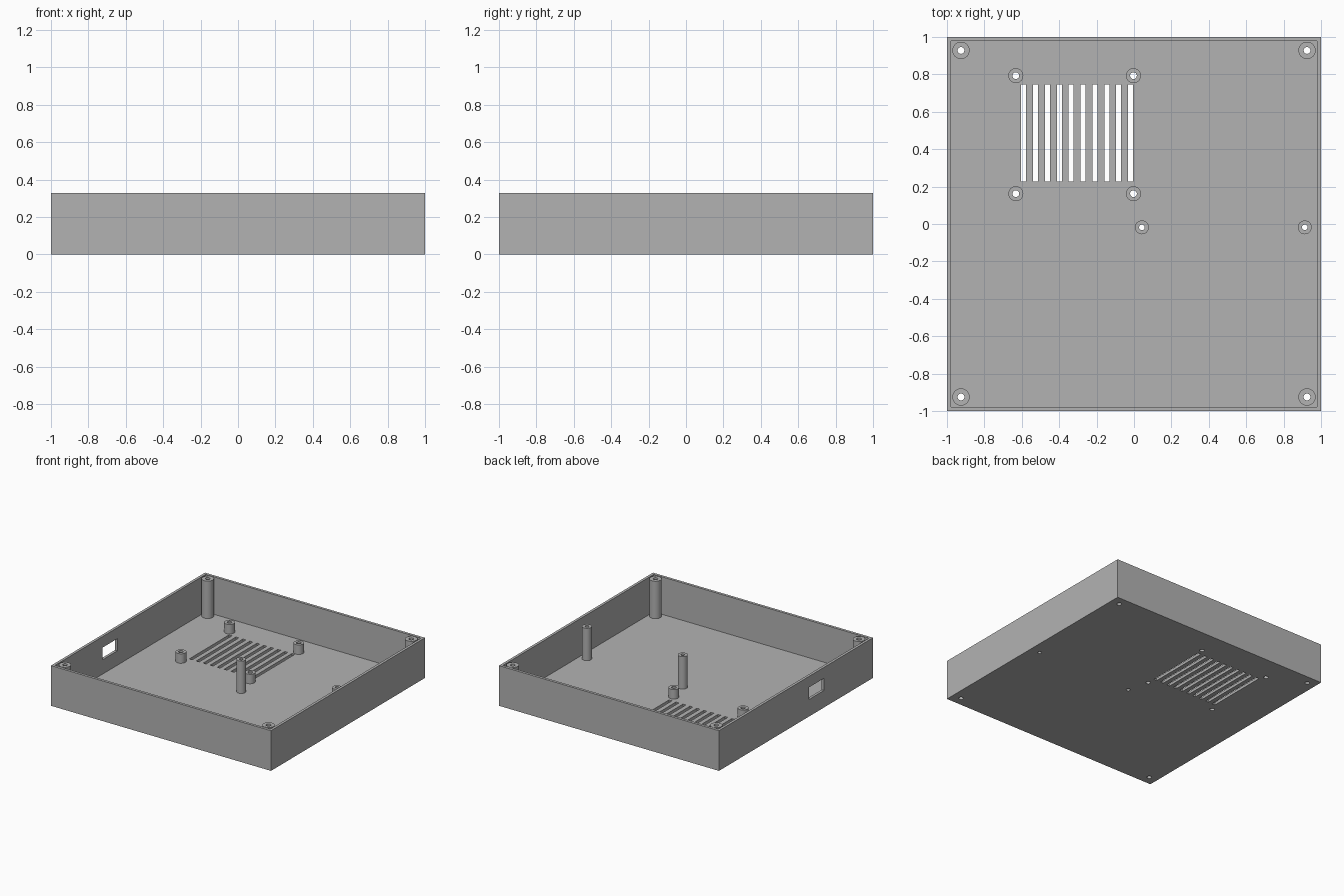
import bpy, bmesh, math
from mathutils import Matrix, Vector

cube = bpy.data.objects.get("Cube")
if cube:
    bpy.data.objects.remove(cube, do_unlink=True)

HEIGHT, WALL, FLOOR, SEGMENTS = 0.33, 0.022, 0.022, 32

grey = bpy.data.materials.new("plain grey")
grey.use_nodes = True
grey.diffuse_color = (0.45, 0.45, 0.45, 1)
grey.node_tree.nodes["Principled BSDF"].inputs["Base Color"].default_value = grey.diffuse_color


def add_box(bm, low, high):
    low, high = Vector(low), Vector(high)
    size = Matrix.Diagonal((high - low).to_4d())
    size[3][3] = 1
    bmesh.ops.create_cube(bm, size=1, matrix=Matrix.Translation((low + high) / 2) @ size)


def make_object(name, bm):
    mesh = bpy.data.meshes.new(name)
    bm.to_mesh(mesh)
    bm.free()
    mesh.materials.append(grey)
    obj = bpy.data.objects.new(name, mesh)
    bpy.context.collection.objects.link(obj)
    return obj


def activate(obj):
    bpy.ops.object.select_all(action='DESELECT')
    obj.select_set(True)
    bpy.context.view_layer.objects.active = obj


def cut(target, cutter):
    cutter.hide_render = True
    activate(target)
    mod = target.modifiers.new("cut", 'BOOLEAN')
    mod.operation, mod.solver, mod.object = 'DIFFERENCE', 'EXACT', cutter
    bpy.ops.object.modifier_apply(modifier=mod.name)
    bpy.data.objects.remove(cutter, do_unlink=True)


def make_post(name, x, y, top, radius, hole):
    # Hollow tube: outer wall, top ring and bore, standing on the floor
    bm = bmesh.new()
    profile = [(radius, FLOOR), (radius, top), (hole, top), (hole, FLOOR)]
    verts = [bm.verts.new((r, 0, z)) for r, z in profile]
    edges = [bm.edges.new(pair) for pair in zip(verts, verts[1:])]
    bmesh.ops.spin(bm, geom=verts + edges, axis=(0, 0, 1), cent=(0, 0, 0),
                   angle=math.tau, steps=SEGMENTS, use_merge=True)
    bmesh.ops.remove_doubles(bm, verts=bm.verts, dist=0.0001)
    side = max(bm.faces, key=lambda f: f.calc_center_median().xy.length)
    if side.normal.dot(side.calc_center_median() * Vector((1, 1, 0))) < 0:
        bmesh.ops.reverse_faces(bm, faces=bm.faces)
    bmesh.ops.translate(bm, verts=bm.verts, vec=(x, y, 0))
    obj = make_object(name, bm)
    activate(obj)
    bpy.ops.object.shade_smooth_by_angle(angle=math.radians(35))


# Post layout: name, position, top height, outer radius, bore radius
posts = [("corner_post", x, y, HEIGHT - 0.001, 0.046, 0.018)
         for x in (-0.925, 0.925) for y in (-0.925, 0.928)]
posts += [("fan_standoff", x, y, 0.1, 0.04, 0.018)
          for x in (-0.632, -0.003) for y in (0.162, 0.793)]
posts += [("tall_standoff", x, -0.018, 0.288, 0.037, 0.015) for x in (0.042, 0.913)]

# Open tray
bm = bmesh.new()
add_box(bm, (-1, -1, 0), (1, 1, HEIGHT))
tray = make_object("tray", bm)
bm = bmesh.new()
inner = 1 - WALL
add_box(bm, (-inner, -inner, FLOOR), (inner, inner, 1))
cut(tray, make_object("cavity_cutter", bm))

# Vent slots, screw holes and the side port
bm = bmesh.new()
for i in range(10):
    x = -0.59 + i * 0.0635
    add_box(bm, (x - 0.0135, 0.228, -0.1), (x + 0.0135, 0.745, 0.1))
for _, x, y, _, _, hole in posts:
    bmesh.ops.create_cone(bm, cap_ends=True, segments=SEGMENTS, radius1=hole, radius2=hole,
                          depth=0.2, matrix=Matrix.Translation((x, y, 0)))
add_box(bm, (-1.1, -0.364, 0.14), (-0.9, -0.17, 0.24))
cut(tray, make_object("opening_cutter", bm))

for post in posts:
    make_post(*post)
